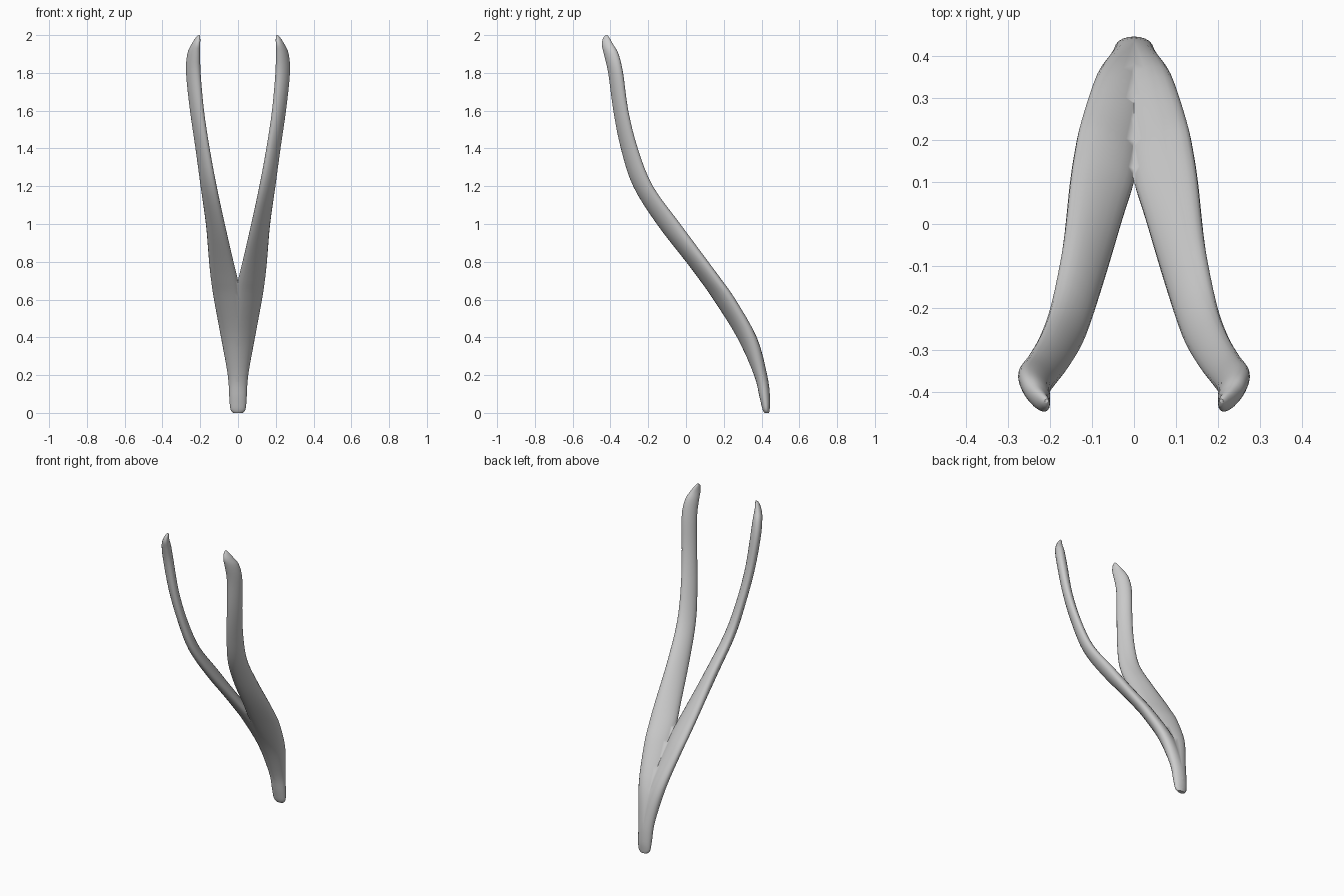
import bpy
import bmesh
from math import cos, sin, pi

cube = bpy.data.objects.get("Cube")
if cube:
    bpy.data.objects.remove(cube, do_unlink=True)

SIDES = 20        # vertices around a section
STEPS = 4         # rings between two stations

# Level sections of one prong: height, x range, y range, skew of the oval
stations = [
    (0, -.025, .025, .415, .44, 0),
    (.02, -.04, .04, .405, .443, 0),
    (.08, -.046, .046, .39, .445, 0),
    (.2, -.05, .054, .36, .43, .1),
    (.4, -.04, .09, .27, .375, .4),
    (.6, -.015, .127, .145, .262, .55),
    (.7, 0, .142, .075, .192, .55),
    (.8, .024, .153, 0, .118, .55),
    (1, .07, .17, -.155, -.03, .5),
    (1.2, .113, .198, -.28, -.175, .5),
    (1.4, .15, .225, -.345, -.255, .5),
    (1.6, .18, .254, -.385, -.305, .45),
    (1.8, .198, .275, -.412, -.333, .4),
    (1.9, .2, .268, -.435, -.357, .4),
    (1.95, .2, .247, -.446, -.385, .4),
    (1.985, .2, .225, -.438, -.405, .3),
    (2, .203, .212, -.425, -.416, 0),
]


def spline(a, b, c, d, t):
    """Smooth curve from b to c with neighbours a and d."""
    return b + t * ((c - a) + t * ((2 * a - 5 * b + 4 * c - d)
                                   + t * (3 * (b - c) + d - a))) / 2


def sample(i, t):
    last = len(stations) - 1
    four = [stations[max(0, min(last, i + k))] for k in (-1, 0, 1, 2)]
    return [spline(*values, t) for values in zip(*four)]


def add_ring(bm, section):
    """Skewed oval that fills its x and y ranges exactly."""
    z, x0, x1, y0, y1, skew = section
    cx, cy, rx, ry = (x0 + x1) / 2, (y0 + y1) / 2, (x1 - x0) / 2, (y1 - y0) / 2
    across = (1 - skew * skew) ** .5
    ring = []
    for k in range(SIDES):
        a = 2 * pi * k / SIDES
        y = cy + ry * (skew * cos(a) + across * sin(a))
        ring.append(bm.verts.new((cx + rx * cos(a), y, z)))
    return ring


# Loft one prong from foot to tip
bm = bmesh.new()
rings = [add_ring(bm, sample(i, s / STEPS))
         for i in range(len(stations) - 1) for s in range(STEPS)]
rings.append(add_ring(bm, stations[-1]))
for low, high in zip(rings, rings[1:]):
    for k in range(SIDES):
        n = (k + 1) % SIDES
        bm.faces.new((low[k], low[n], high[n], high[k]))
bm.faces.new(rings[0][::-1])
bm.faces.new(rings[-1])
bmesh.ops.recalc_face_normals(bm, faces=bm.faces)

# Trim at the centre plane so the two halves join below the fork
bmesh.ops.bisect_plane(bm, geom=bm.verts[:] + bm.edges[:] + bm.faces[:],
                       plane_co=(0, 0, 0), plane_no=(1, 0, 0), clear_inner=True)

mesh = bpy.data.meshes.new("forked_branch")
bm.to_mesh(mesh)
bm.free()
branch = bpy.data.objects.new("forked_branch", mesh)
bpy.context.collection.objects.link(branch)

# Plain grey surface
grey = bpy.data.materials.new("light_grey")
grey.use_nodes = True
colour = (.6, .6, .6, 1)
grey.diffuse_color = colour
grey.node_tree.nodes["Principled BSDF"].inputs["Base Color"].default_value = colour
mesh.materials.append(grey)

# Second prong
mirror = branch.modifiers.new("second_prong", "MIRROR")
mirror.use_axis[0] = True
mirror.use_clip = True
mirror.merge_threshold = .0005

bpy.context.view_layer.objects.active = branch
branch.select_set(True)
bpy.ops.object.shade_smooth_by_angle(angle=pi / 4)
